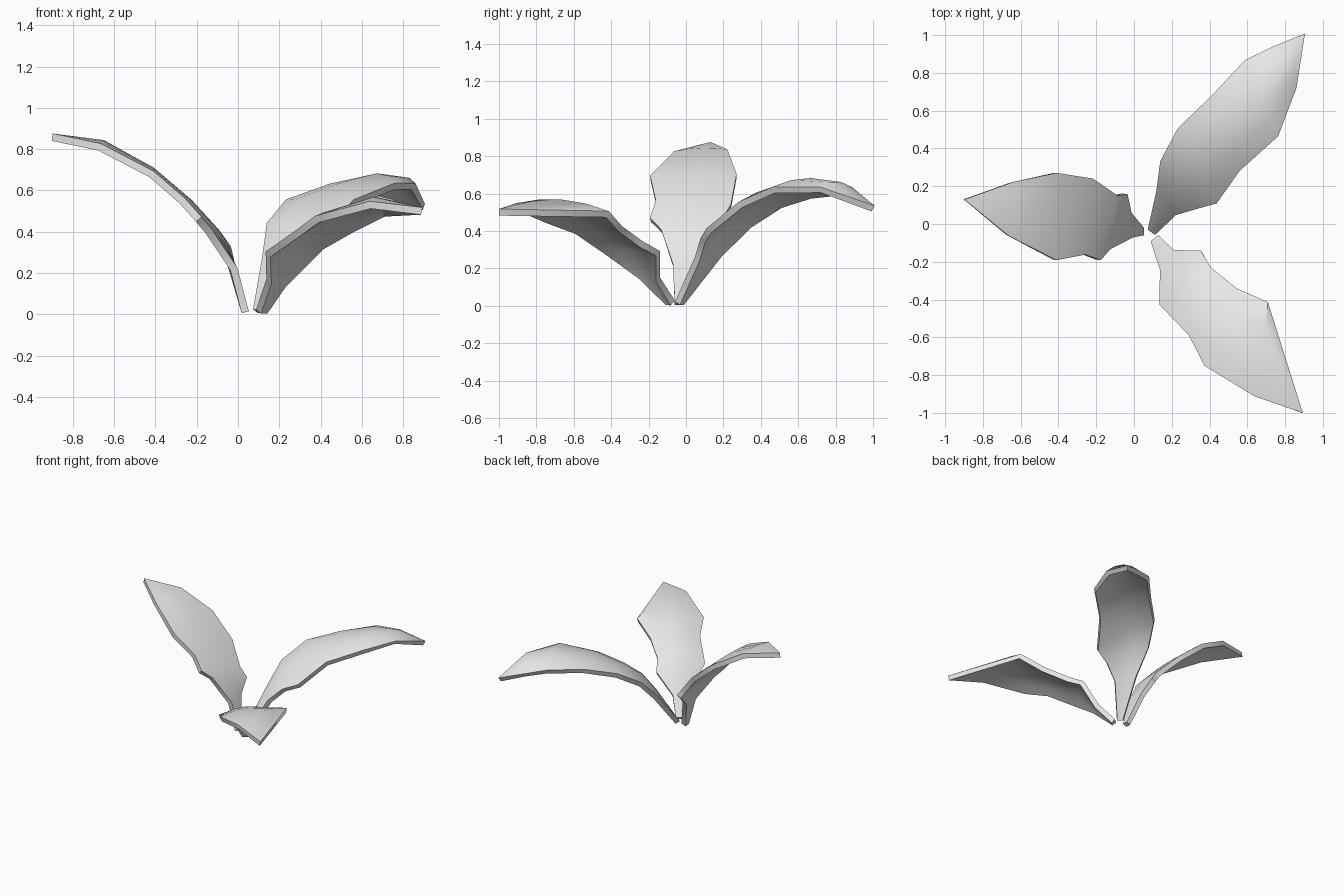
import bpy
import bmesh
from mathutils import Vector

COLUMNS = 4          # faces across each leaf blade
THICKNESS = 0.036

cube = bpy.data.objects.get("Cube")
if cube:
    bpy.data.objects.remove(cube, do_unlink=True)

# One plain grey for all leaves
leaf_grey = bpy.data.materials.new("leaf_grey")
leaf_grey.use_nodes = True
grey = (0.8, 0.8, 0.8, 1.0)
leaf_grey.diffuse_color = grey
leaf_grey.node_tree.nodes["Principled BSDF"].inputs["Base Color"].default_value = grey


def make_leaf(name, one_edge, other_edge, tip, bulge):
    """Loft a thick blade between two edge paths that meet at the tip."""
    bm = bmesh.new()
    stations = list(zip(one_edge, other_edge)) + [(tip, tip)]
    last = len(stations) - 1
    rows = []
    for i, (a, b) in enumerate(stations):
        a, b = Vector(a), Vector(b)
        rise = 0 if i == last else bulge * min(i, 3) / 3
        row = []
        for c in range(COLUMNS + 1):
            t = c / COLUMNS
            point = a.lerp(b, t)
            point.z += rise * 4 * t * (1 - t)    # arch across the blade
            row.append(bm.verts.new(point))
        rows.append(row)
    for low, high in zip(rows, rows[1:]):
        for c in range(COLUMNS):
            bm.faces.new((low[c], low[c + 1], high[c + 1], high[c]))
    bmesh.ops.remove_doubles(bm, verts=bm.verts[:], dist=0.001)
    bmesh.ops.recalc_face_normals(bm, faces=bm.faces[:])

    mesh = bpy.data.meshes.new(name)
    bm.to_mesh(mesh)
    bm.free()
    mesh.materials.append(leaf_grey)
    leaf = bpy.data.objects.new(name, mesh)
    bpy.context.collection.objects.link(leaf)

    # Give the blade its thickness, then smooth all but the rim
    solid = leaf.modifiers.new("thickness", "SOLIDIFY")
    solid.thickness = THICKNESS
    solid.offset = 0
    bpy.ops.object.select_all(action="DESELECT")
    leaf.select_set(True)
    bpy.context.view_layer.objects.active = leaf
    bpy.ops.object.modifier_apply(modifier=solid.name)
    bpy.ops.object.shade_smooth_by_angle(angle=0.8)
    return leaf


# Tall leaf leaning to the right side
make_leaf(
    "right_leaf",
    [(.035, -.02, .01), (-.03, .06, .23), (-.05, .16, .32), (-.1, .15, .39),
     (-.23, .24, .53), (-.42, .27, .69), (-.65, .22, .82)],
    [(.035, -.06, .01), (-.02, -.07, .22), (-.14, -.13, .4), (-.19, -.19, .46),
     (-.27, -.16, .55), (-.42, -.19, .68), (-.67, -.06, .81)],
    (-.9, .13, .858), .012)

# Long arching leaf at the back
make_leaf(
    "back_left_leaf",
    [(.085, -.02, .015), (.13, .18, .27), (.15, .34, .43), (.24, .51, .54),
     (.41, .67, .59), (.59, .86, .61), (.74, .93, .57)],
    [(.12, -.045, .015), (.23, .06, .25), (.33, .09, .35), (.44, .12, .4),
     (.56, .29, .54), (.76, .47, .62), (.85, .72, .62)],
    (.9, 1, .52), .05)

# Low spreading leaf at the front
make_leaf(
    "front_left_leaf",
    [(.1, -.1, .015), (.15, -.25, .16), (.145, -.43, .29), (.3, -.59, .4),
     (.38, -.75, .46), (.64, -.91, .53)],
    [(.135, -.07, .015), (.22, -.15, .14), (.36, -.15, .28), (.41, -.24, .33),
     (.55, -.35, .41), (.71, -.42, .49)],
    (.89, -1, .5), .04)
